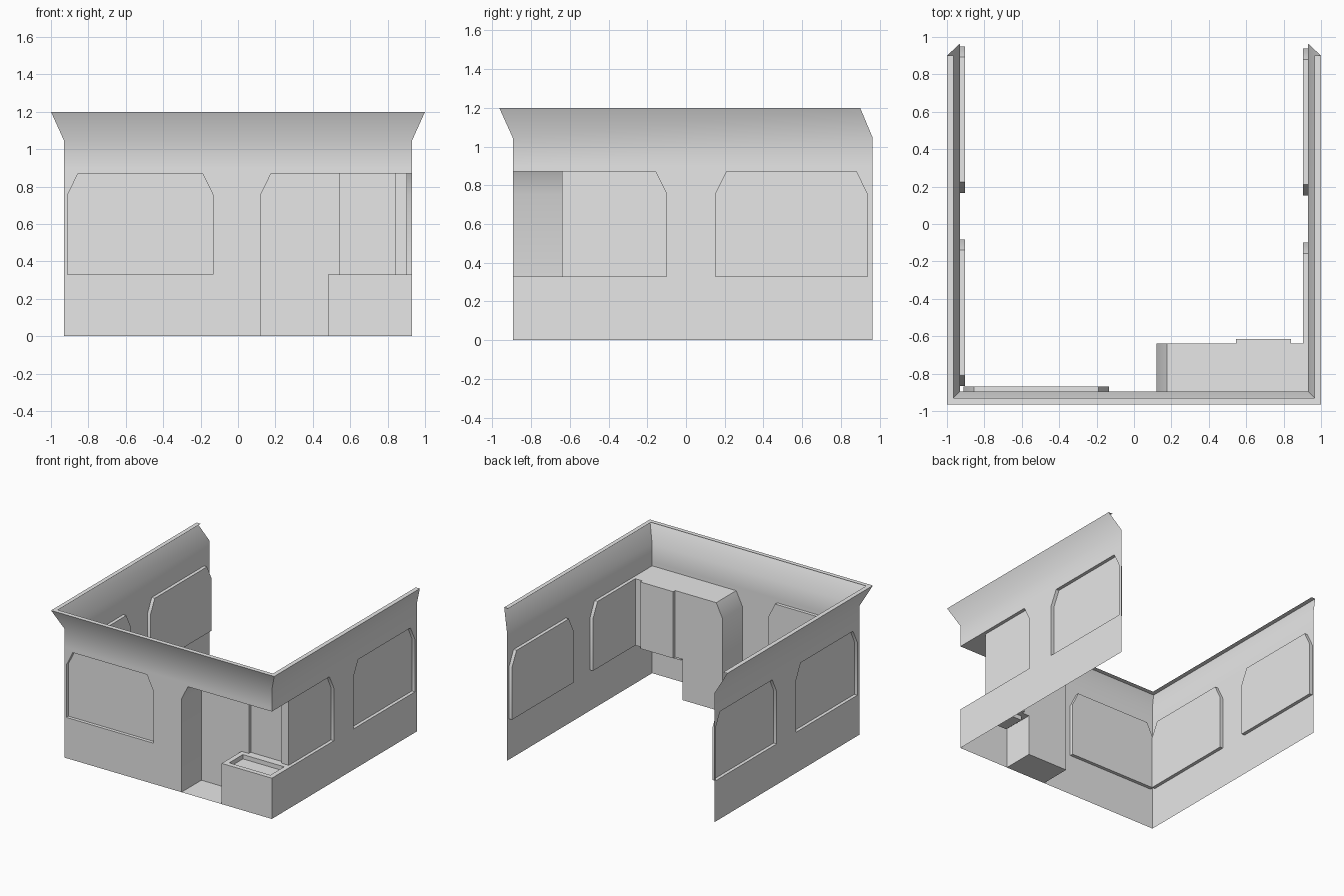
import bpy, bmesh
from mathutils import Vector

if "Cube" in bpy.data.objects:
    bpy.data.objects.remove(bpy.data.objects["Cube"], do_unlink=True)

grey = bpy.data.materials.new("plain_grey")
grey.use_nodes = True
grey.diffuse_color = (0.8, 0.8, 0.8, 1)
grey.node_tree.nodes["Principled BSDF"].inputs["Base Color"].default_value = (0.8, 0.8, 0.8, 1)

# Main dimensions
SIDE, FRONT, BACK = 0.93, -0.895, 0.965
SILL, SHOULDER, HEAD, BAND = 0.33, 0.755, 0.87, 0.9
TOP, REAR = 1.2, -0.64
INSET, CUT = 0.027, 0.057
PANEL_X = SIDE - INSET
parts = []


def front(u, z, d=0):
    return (u, FRONT + d, z)


def left(u, z, d=0):
    return (SIDE - d, u, z)


def right(u, z, d=0):
    return (-SIDE + d, u, z)


OUT = {front: (0, -1, 0), left: (1, 0, 0), right: (-1, 0, 0)}


def finish(name, bm, facing):
    """Weld, turn the sheet towards the given direction and store it."""
    bmesh.ops.remove_doubles(bm, verts=bm.verts, dist=0.0005)
    bmesh.ops.recalc_face_normals(bm, faces=bm.faces)
    bm.normal_update()
    if sum(f.normal.dot(Vector(facing)) * f.calc_area() for f in bm.faces) < 0:
        bmesh.ops.reverse_faces(bm, faces=bm.faces)
    mesh = bpy.data.meshes.new(name)
    bm.to_mesh(mesh)
    bm.free()
    mesh.materials.append(grey)
    ob = bpy.data.objects.new(name, mesh)
    bpy.context.collection.objects.link(ob)
    parts.append(ob)


def face(bm, points):
    return bm.faces.new([bm.verts.new(p) for p in points])


def strip(bm, a, b, closed=False):
    """Quads between two matching rows of points."""
    for i in range(len(a) - (0 if closed else 1)):
        j = (i + 1) % len(a)
        face(bm, [a[i], a[j], b[j], b[i]])


def sheet(bm, loops, normal):
    """Flat sheet from an outline and any holes."""
    edges = []
    for loop in loops:
        vs = [bm.verts.new(p) for p in loop]
        edges += [bm.edges.new((vs[i - 1], vs[i])) for i in range(len(vs))]
    bmesh.ops.triangle_fill(bm, use_beauty=True, edges=edges, normal=normal)


def window_outline(a, b):
    return [(a, SILL), (b, SILL), (b, SHOULDER), (b - CUT, HEAD), (a + CUT, HEAD), (a, SHOULDER)]


def wall(name, place, outline, windows):
    holes = [window_outline(*w) for w in windows]
    bm = bmesh.new()
    sheet(bm, [[place(*p) for p in loop] for loop in [outline] + holes], OUT[place])
    finish(name, bm, OUT[place])
    # Recessed window panels with their reveals
    for i, hole in enumerate(holes):
        bm = bmesh.new()
        inner = [place(u, z, INSET) for u, z in hole]
        face(bm, inner)
        strip(bm, [place(*p) for p in hole], inner, True)
        finish(f"{name}_window_{i + 1}", bm, OUT[place])


# Walls, with the alcove opening wrapping round the front left corner
DOOR, COUNTER, BAY_END = 0.12, 0.48, -0.1
wall("front_wall", front,
     [(-SIDE, 0), (DOOR, 0), (DOOR, SHOULDER), (DOOR + CUT, HEAD),
      (SIDE, HEAD), (SIDE, BAND), (-SIDE, BAND)],
     [(-0.912, -0.133)])
wall("right_wall", right,
     [(FRONT, 0), (BACK, 0), (BACK, BAND), (FRONT, BAND)],
     [(-0.867, -0.083), (0.167, 0.95)])
bay = [(FRONT, HEAD), (BAY_END - CUT, HEAD), (BAY_END, SHOULDER), (BAY_END, SILL), (FRONT, SILL)]
wall("left_wall", left,
     [(FRONT, 0), (BACK, 0), (BACK, BAND), (FRONT, BAND)] + bay,
     [(0.153, 0.937)])

# Window panel beside the alcove
bm = bmesh.new()
bay[0], bay[-1] = (REAR, HEAD), (REAR, SILL)
inner = [left(u, z, INSET) for u, z in bay]
face(bm, inner)
strip(bm, [left(*p) for p in bay], inner)
finish("alcove_side_window", bm, OUT[left])

# Flared cornice with a flat rim and mitred back ends
bm = bmesh.new()
rows = []
for out, z, end in [(0, BAND, BACK), (0, 1.045, BACK), (0.07, TOP, 0.9), (0.034, TOP, 0.9)]:
    x, y = SIDE + out, FRONT - out
    rows.append([(-x, end, z), (-x, y, z), (x, y, z), (x, end, z)])
for a, b in zip(rows, rows[1:]):
    strip(bm, a, b)
finish("cornice", bm, (0, -1, 0))

# Alcove rear wall with a recessed panel
bm = bmesh.new()
NICHE_A, NICHE_B, NICHE_Y = 0.545, 0.84, REAR + 0.025
face(bm, [(x, REAR, z) for x, z in
          [(DOOR, 0), (COUNTER, 0), (COUNTER, SILL), (NICHE_A, SILL),
           (NICHE_A, HEAD), (DOOR + CUT, HEAD), (DOOR, SHOULDER)]])
plan = [(NICHE_A, REAR), (NICHE_A, NICHE_Y), (NICHE_B, NICHE_Y), (NICHE_B, REAR), (PANEL_X, REAR)]
strip(bm, [(x, y, SILL) for x, y in plan], [(x, y, HEAD) for x, y in plan])
finish("alcove_rear_wall", bm, (0, -1, 0))

# Alcove side, ceiling and floor
bm = bmesh.new()
profile = [(DOOR, 0), (DOOR, SHOULDER), (DOOR + CUT, HEAD)]
strip(bm, [(x, FRONT, z) for x, z in profile], [(x, REAR, z) for x, z in profile])
finish("alcove_side", bm, (1, 0, 0))
bm = bmesh.new()
ceiling = [(DOOR + CUT, FRONT), (DOOR + CUT, REAR)] + plan + [(SIDE, REAR), (SIDE, FRONT)]
face(bm, [(x, y, HEAD) for x, y in ceiling])
finish("alcove_ceiling", bm, (0, 0, -1))
bm = bmesh.new()
face(bm, [(x, y, 0) for x, y in
          [(DOOR, FRONT), (COUNTER, FRONT), (COUNTER, REAR), (DOOR, REAR)]])
finish("alcove_floor", bm, (0, 0, 1))

# Corner counter: front, end and a top with a shallow tray
bm = bmesh.new()
edge = [(SIDE, FRONT), (COUNTER, FRONT), (COUNTER, REAR)]
strip(bm, [(x, y, 0) for x, y in edge], [(x, y, SILL) for x, y in edge])
finish("counter_base", bm, (-1, -1, 0))


def rectangle(m, z):
    return [(COUNTER + m, FRONT + m, z), (SIDE - m, FRONT + m, z),
            (SIDE - m, REAR - m, z), (COUNTER + m, REAR - m, z)]


bm = bmesh.new()
rim, tray = rectangle(0.04, SILL), rectangle(0.04, SILL - 0.035)
strip(bm, rectangle(0, SILL), rim, True)
strip(bm, rim, tray, True)
face(bm, tray)
# Niche sill
face(bm, [(x, y, SILL) for x, y in plan[:4]])
finish("counter_top", bm, (0, 0, 1))

# Smooth the gentle bends only
bpy.ops.object.select_all(action="DESELECT")
for ob in parts:
    ob.select_set(True)
bpy.context.view_layer.objects.active = parts[0]
bpy.ops.object.shade_smooth_by_angle(angle=0.55)
